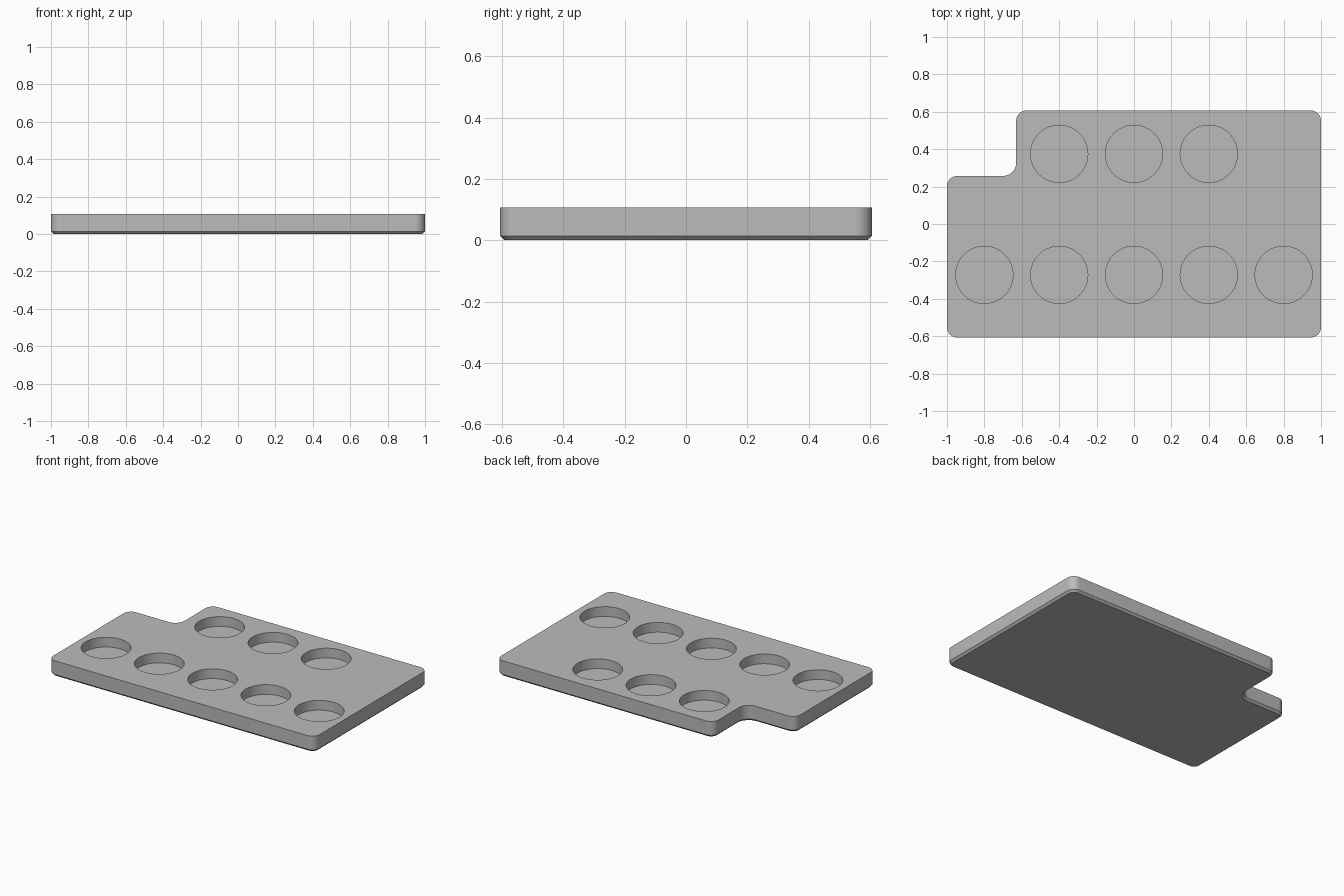
import bpy, bmesh
from math import cos, sin, radians

cube = bpy.data.objects.get("Cube")
if cube:
    bpy.data.objects.remove(cube, do_unlink=True)

HALF_X, HALF_Y, HEIGHT = 1.0, 0.607, 0.107
NOTCH_X, NOTCH_Y = -0.63, 0.257
CORNER, FILLET = 0.055, 0.07
CHAMFER = 0.014
POCKET_R, POCKET_DEPTH = 0.153, 0.066

grey = bpy.data.materials.new("plain grey")
grey.use_nodes = True
colour = (0.5, 0.5, 0.5, 1)
grey.diffuse_color = colour
grey.node_tree.nodes["Principled BSDF"].inputs["Base Color"].default_value = colour


def make_object(name, bm):
    bmesh.ops.recalc_face_normals(bm, faces=bm.faces)
    mesh = bpy.data.meshes.new(name)
    bm.to_mesh(mesh)
    bm.free()
    mesh.materials.append(grey)
    obj = bpy.data.objects.new(name, mesh)
    bpy.context.collection.objects.link(obj)
    return obj


def outline(inset):
    """Rounded outline with one notched corner, counterclockwise."""
    # corner x, y, direction to arc centre, start angle, turn
    corners = [
        (-HALF_X, -HALF_Y, 1, 1, 180, 1),
        (HALF_X, -HALF_Y, -1, 1, 270, 1),
        (HALF_X, HALF_Y, -1, -1, 0, 1),
        (NOTCH_X, HALF_Y, 1, -1, 90, 1),
        (NOTCH_X, NOTCH_Y, -1, 1, 0, -1),
        (-HALF_X, NOTCH_Y, 1, -1, 90, 1),
    ]
    points, steps = [], 10
    for x, y, dx, dy, start, turn in corners:
        r = CORNER if turn > 0 else FILLET
        for i in range(steps + 1):
            a = radians(start + turn * 90 * i / steps)
            rr = r - turn * inset
            points.append((x + dx * r + rr * cos(a), y + dy * r + rr * sin(a)))
    return points


# Plate body with a chamfered lower edge
bm = bmesh.new()
rings = [[bm.verts.new((x, y, z)) for x, y in outline(inset)]
         for z, inset in ((0, CHAMFER), (CHAMFER, 0), (HEIGHT, 0))]
for low, high in zip(rings, rings[1:]):
    for i in range(len(low)):
        j = (i + 1) % len(low)
        bm.faces.new((low[i], low[j], high[j], high[i]))
bm.faces.new(rings[0][::-1])
bm.faces.new(rings[-1])
plate = make_object("tray_plate", bm)

# Round pockets: five at the front, three at the back
bm = bmesh.new()
spots = [(0.4 * i, -0.272) for i in range(-2, 3)]
spots += [(0.4 * i, 0.375) for i in range(-1, 2)]
for x, y in spots:
    cyl = bmesh.ops.create_cone(bm, cap_ends=True, segments=64, radius1=POCKET_R,
                                radius2=POCKET_R, depth=2 * POCKET_DEPTH)
    bmesh.ops.translate(bm, verts=cyl["verts"], vec=(x, y, HEIGHT))
cutter = make_object("pocket_cutter", bm)
cutter.hide_render = True

cut = plate.modifiers.new("pockets", "BOOLEAN")
cut.operation = "DIFFERENCE"
cut.solver = "EXACT"
cut.object = cutter

# Apply the cut, drop the cutter and smooth the round walls
bpy.ops.object.select_all(action="DESELECT")
plate.select_set(True)
bpy.context.view_layer.objects.active = plate
bpy.ops.object.modifier_apply(modifier=cut.name)
bpy.data.objects.remove(cutter, do_unlink=True)
bpy.ops.object.shade_smooth_by_angle(angle=radians(30))
